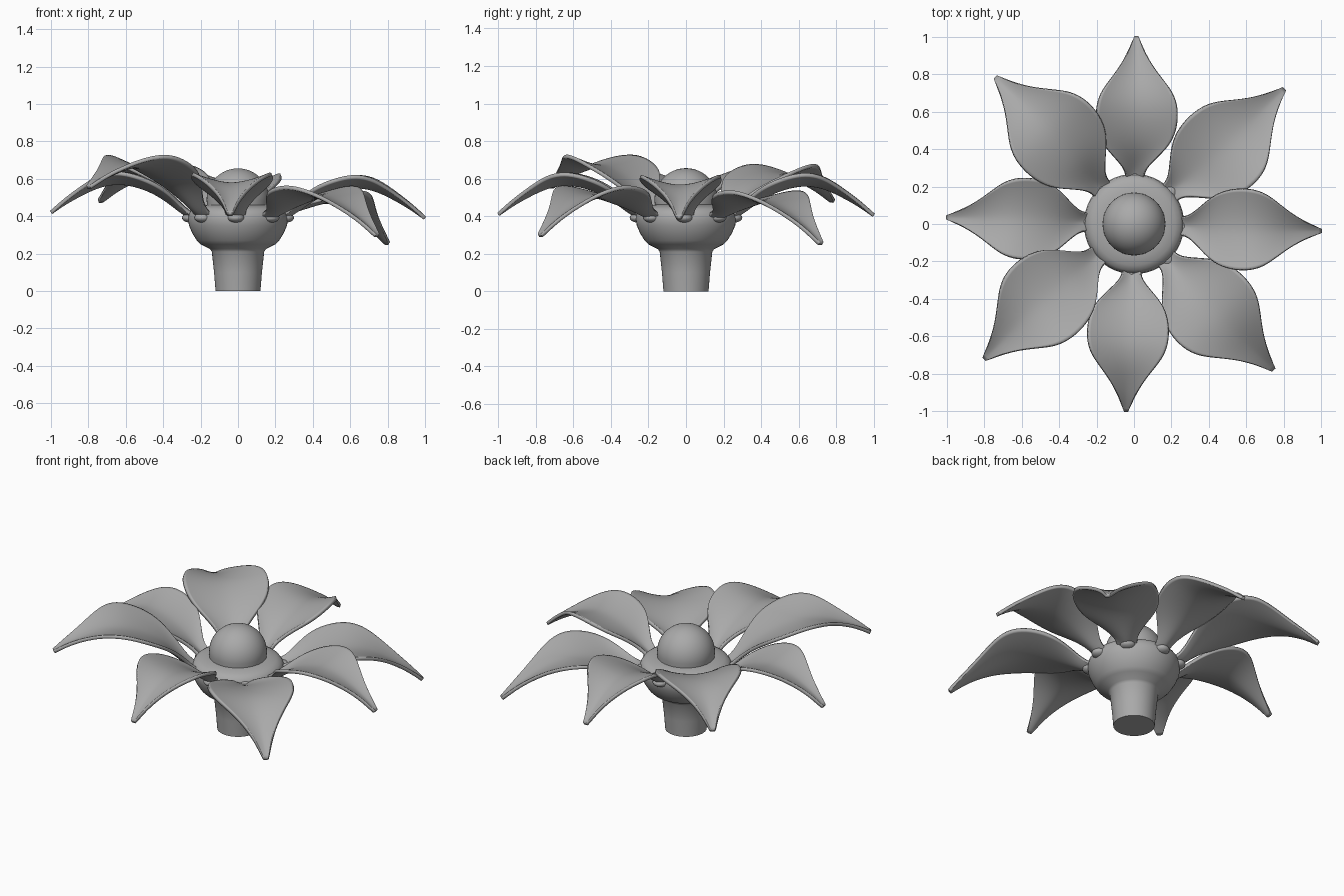
import bpy, bmesh, math
from mathutils import Matrix, Vector

if "Cube" in bpy.data.objects:
    bpy.data.objects.remove(bpy.data.objects["Cube"])

grey = bpy.data.materials.new("plain grey")
grey.diffuse_color = (0.4, 0.4, 0.4, 1)
grey.use_nodes = True
grey.node_tree.nodes["Principled BSDF"].inputs["Base Color"].default_value = grey.diffuse_color


def finish(name, bm):
    bmesh.ops.recalc_face_normals(bm, faces=bm.faces)
    mesh = bpy.data.meshes.new(name)
    bm.to_mesh(mesh)
    bm.free()
    mesh.materials.append(grey)
    ob = bpy.data.objects.new(name, mesh)
    bpy.context.collection.objects.link(ob)
    return ob


def smooth(ob, angle):
    bpy.ops.object.select_all(action='DESELECT')
    ob.select_set(True)
    bpy.context.view_layer.objects.active = ob
    bpy.ops.object.shade_smooth_by_angle(angle=math.radians(angle))


def lathe(name, profile, sides=48):
    bm = bmesh.new()
    verts = [bm.verts.new((r, 0, z)) for r, z in profile]
    edges = [bm.edges.new(p) for p in zip(verts, verts[1:])]
    bmesh.ops.spin(bm, geom=verts + edges, axis=(0, 0, 1), cent=(0, 0, 0),
                   angle=2 * math.pi, steps=sides)
    bmesh.ops.remove_doubles(bm, verts=bm.verts, dist=1e-4)
    ob = finish(name, bm)
    smooth(ob, 35)
    return ob


# Stem flaring into the round cup, with a shoulder rising to the dome
lathe("stem_and_cup", [(0, 0), (0.12, 0), (0.128, 0.1), (0.14, 0.21), (0.15, 0.225),
                       (0.2, 0.25), (0.22, 0.27), (0.245, 0.31), (0.262, 0.35),
                       (0.268, 0.385), (0.263, 0.415), (0.248, 0.437), (0.222, 0.45),
                       (0.19, 0.458), (0.16, 0.462), (0, 0.462)])

# Domed centre
dome = [(0.168 * math.cos(a), 0.488 + 0.168 * math.sin(a))
        for a in (i * math.pi / 24 for i in range(12))]
lathe("centre_dome", [(0, 0.45), (0.165, 0.45)] + dome + [(0, 0.656)])

# Petal rows: distance out, half width, midrib height, edge lift
ROWS = [(0.225, 0.050, 0.388, 0.01), (0.26, 0.048, 0.398, 0.02), (0.30, 0.06, 0.42, 0.035),
        (0.36, 0.12, 0.465, 0.05), (0.43, 0.188, 0.512, 0.05), (0.52, 0.22, 0.55, 0.05),
        (0.62, 0.222, 0.57, 0.055), (0.70, 0.198, 0.562, 0.055), (0.77, 0.145, 0.54, 0.045),
        (0.85, 0.083, 0.50, 0.03), (0.93, 0.04, 0.455, 0.015), (1.0, 0.014, 0.405, 0.0)]
COLS = 8


def petal(name, degrees, length, width, pitch, sway):
    turn = Matrix.Rotation(math.radians(degrees), 3, 'Z')

    def place(x, y, z):
        # the pitch fades out toward the root
        t = min(max((x - 0.2) / 0.25, 0), 1)
        return turn @ Vector((x, y, z + pitch * x * t * t * (3 - 2 * t)))

    bm = bmesh.new()
    grid = []
    for r, half, z, lift in ROWS:
        side = sway * half / 0.22
        r = 0.225 + (r - 0.225) * (length - 0.225) / 0.775
        us = [2 * j / COLS - 1 for j in range(COLS + 1)]
        grid.append([bm.verts.new(place(r, u * half * width + side, z + lift * abs(u) ** 1.6))
                     for u in us])
    for a, b in zip(grid, grid[1:]):
        for j in range(COLS):
            bm.faces.new((a[j], b[j], b[j + 1], a[j + 1]))
    ob = finish(name, bm)
    ob.modifiers.new("round", 'SUBSURF').levels = 2
    ob.modifiers["round"].render_levels = 2
    thick = ob.modifiers.new("thickness", 'SOLIDIFY')
    thick.thickness, thick.offset = 0.02, 0
    smooth(ob, 40)

    # Rounded knuckle where the petal joins the cup
    bm = bmesh.new()
    bmesh.ops.create_uvsphere(bm, u_segments=16, v_segments=10, radius=1)
    for v in bm.verts:
        v.co = turn @ Vector((0.255 + 0.045 * v.co.x, 0.045 * v.co.y, 0.392 + 0.026 * v.co.z))
    smooth(finish(name + "_joint", bm), 60)


# Level petals on the axes, longer pitched petals between them
YAWS = (-2.1, -0.7, -2.0, -2.4)
AXIS_PITCH = (-0.015, 0, 0.015, 0.005)
LONG_YAWS = (42.0, 43.4, 42.1, 43.8)
LONG_PITCH = (-0.14, 0.07, 0.14, -0.1)
for i in range(4):
    petal(f"petal_{i + 1}", 90 * i + YAWS[i], 1.0, 0.98, AXIS_PITCH[i], -0.008)
    petal(f"long_petal_{i + 1}", 90 * i + LONG_YAWS[i], 1.075, 1.12, LONG_PITCH[i], -0.02)
